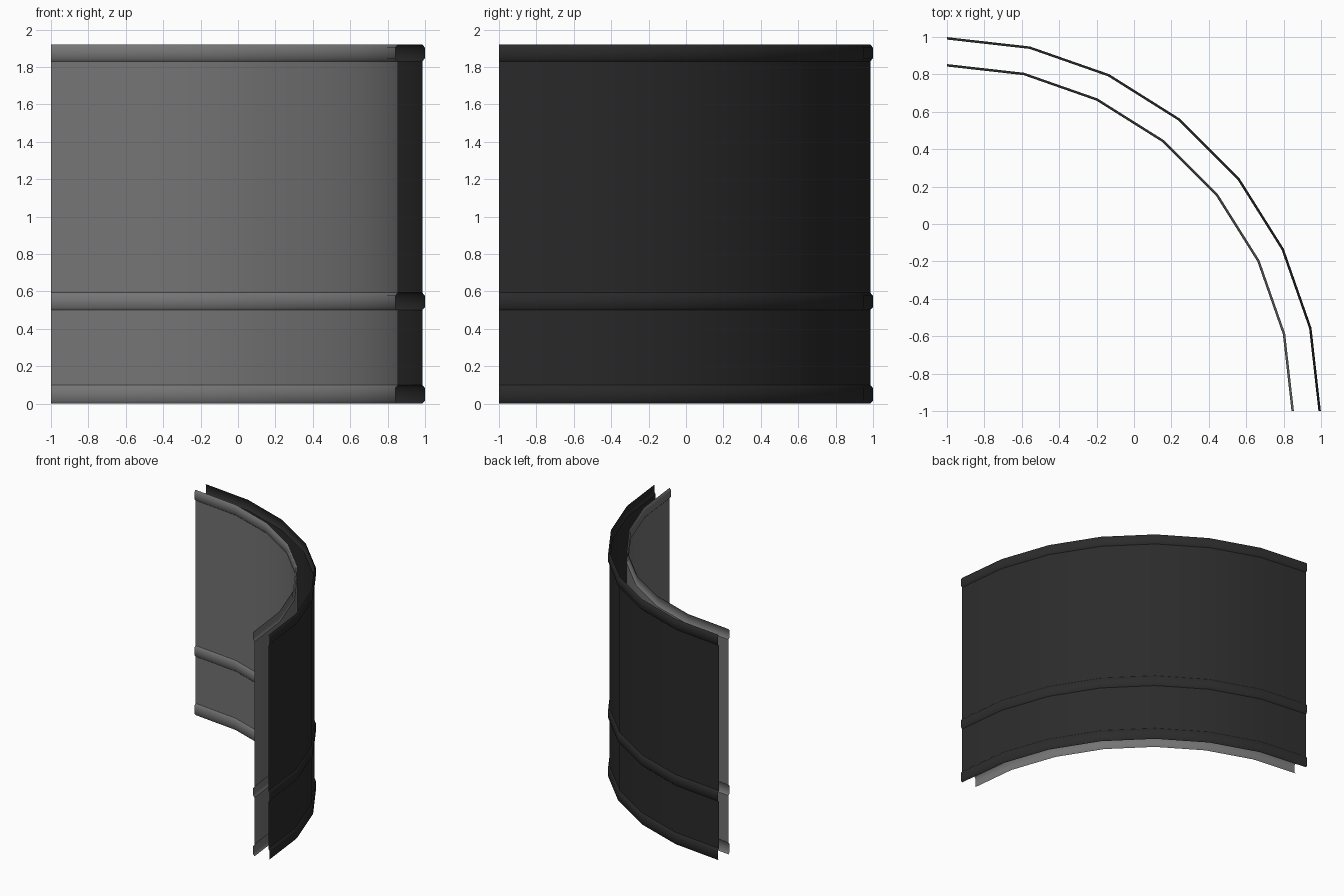
import bpy, bmesh
from math import sin, cos, radians

if "Cube" in bpy.data.objects:
    bpy.data.objects.remove(bpy.data.objects["Cube"])

SEGMENTS = 7            # facets along the quarter circle
HEIGHT = 1.92
BANDS = [(0.0, 0.10), (0.50, 0.593), (1.83, HEIGHT)]
BULGE, CHAMFER = 0.013, 0.016


def material(name, grey):
    mat = bpy.data.materials.new(name)
    mat.diffuse_color = (grey, grey, grey, 1)
    mat.use_nodes = True
    mat.node_tree.nodes["Principled BSDF"].inputs["Base Color"].default_value = mat.diffuse_color
    return mat


def wall_profile(radius, side):
    """Radius/height points from bottom to top; True marks a crease at a band foot."""
    pts = []
    for low, high in BANDS:
        out = radius + side * BULGE
        pts += [(radius, low, True), (out, low + CHAMFER, False),
                (out, high - CHAMFER, False), (radius, high, True)]
    return pts


def curved_wall(name, radius, side, mat):
    """Sweep the profile a quarter turn round the corner (-1, -1)."""
    bm = bmesh.new()
    profile = wall_profile(radius, side)
    columns = []
    for i in range(SEGMENTS + 1):
        a = radians(90 * i / SEGMENTS)
        columns.append([bm.verts.new((-1 + r * cos(a), -1 + r * sin(a), z))
                        for r, z, _ in profile])
    for left, right in zip(columns, columns[1:]):
        for j in range(len(profile) - 1):
            quad = [left[j], right[j], right[j + 1], left[j + 1]]
            face = bm.faces.new(quad if side > 0 else quad[::-1])
            face.smooth = True
    # Crease the rings where a band meets the flat wall
    for left, right in zip(columns, columns[1:]):
        for j, (_, _, crease) in enumerate(profile):
            if crease:
                bm.edges.get((left[j], right[j])).smooth = False
    mesh = bpy.data.meshes.new(name)
    bm.to_mesh(mesh)
    bm.free()
    mesh.materials.append(mat)
    obj = bpy.data.objects.new(name, mesh)
    bpy.context.collection.objects.link(obj)
    return obj


# Outer skin bulges outward, inner skin bulges toward the room
curved_wall("outer_wall", 1.986, 1, material("near_black", 0.024))
curved_wall("inner_wall", 1.855, -1, material("dark_grey", 0.176))
